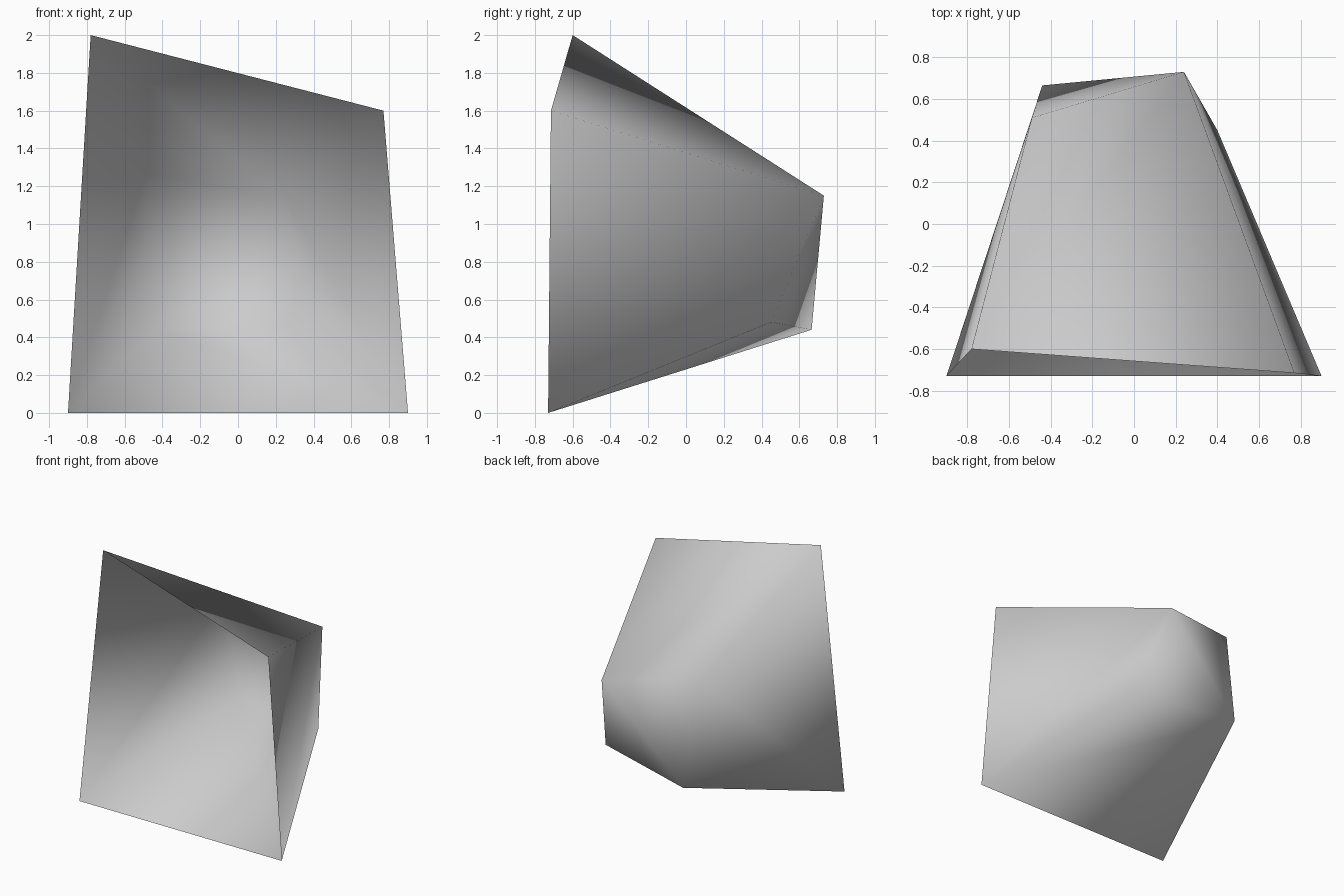
import bpy
import bmesh

# Remove the default cube
default = bpy.data.objects.get("Cube")
if default:
    bpy.data.objects.remove(default, do_unlink=True)

# Single plain colour
grey = bpy.data.materials.new("light_grey")
grey.use_nodes = True
grey.diffuse_color = (0.6, 0.6, 0.6, 1)
grey.node_tree.nodes["Principled BSDF"].inputs["Base Color"].default_value = grey.diffuse_color

# Corners of the wide open mouth and of the small crooked back wall
corners = {
    "mouth_low_right": (-0.9, -0.73, 0),
    "mouth_low_left": (0.9, -0.73, 0),
    "mouth_high_left": (0.77, -0.715, 1.6),
    "mouth_high_right": (-0.78, -0.6, 2),
    "back_low_right": (-0.44, 0.665, 0.44),
    "back_low_left": (0.4, 0.45, 0.48),
    "back_high_left": (0.24, 0.73, 1.15),
    "back_high_right": (-0.49, 0.51, 1.26),
}

# Walls, wound outwards; each folds from its first corner to its third
walls = [
    ("back_low_right", "back_low_left", "mouth_low_left", "mouth_low_right"),      # floor
    ("mouth_high_right", "mouth_high_left", "back_high_left", "back_high_right"),  # roof
    ("back_low_right", "back_high_right", "back_high_left", "back_low_left"),      # back
    ("mouth_low_left", "back_low_left", "back_high_left", "mouth_high_left"),      # left side
    ("mouth_low_right", "mouth_high_right", "back_high_right", "back_low_right"),  # right side
]

# Open-fronted tapered shell, smooth all over
bm = bmesh.new()
verts = {name: bm.verts.new(co) for name, co in corners.items()}
for wall in walls:
    bm.faces.new([verts[name] for name in wall])
bmesh.ops.triangulate(bm, faces=bm.faces[:], quad_method='FIXED')
for face in bm.faces:
    face.smooth = True

mesh = bpy.data.meshes.new("open_tapered_shell")
bm.to_mesh(mesh)
bm.free()
mesh.materials.append(grey)
shell = bpy.data.objects.new("open_tapered_shell", mesh)
bpy.context.collection.objects.link(shell)
